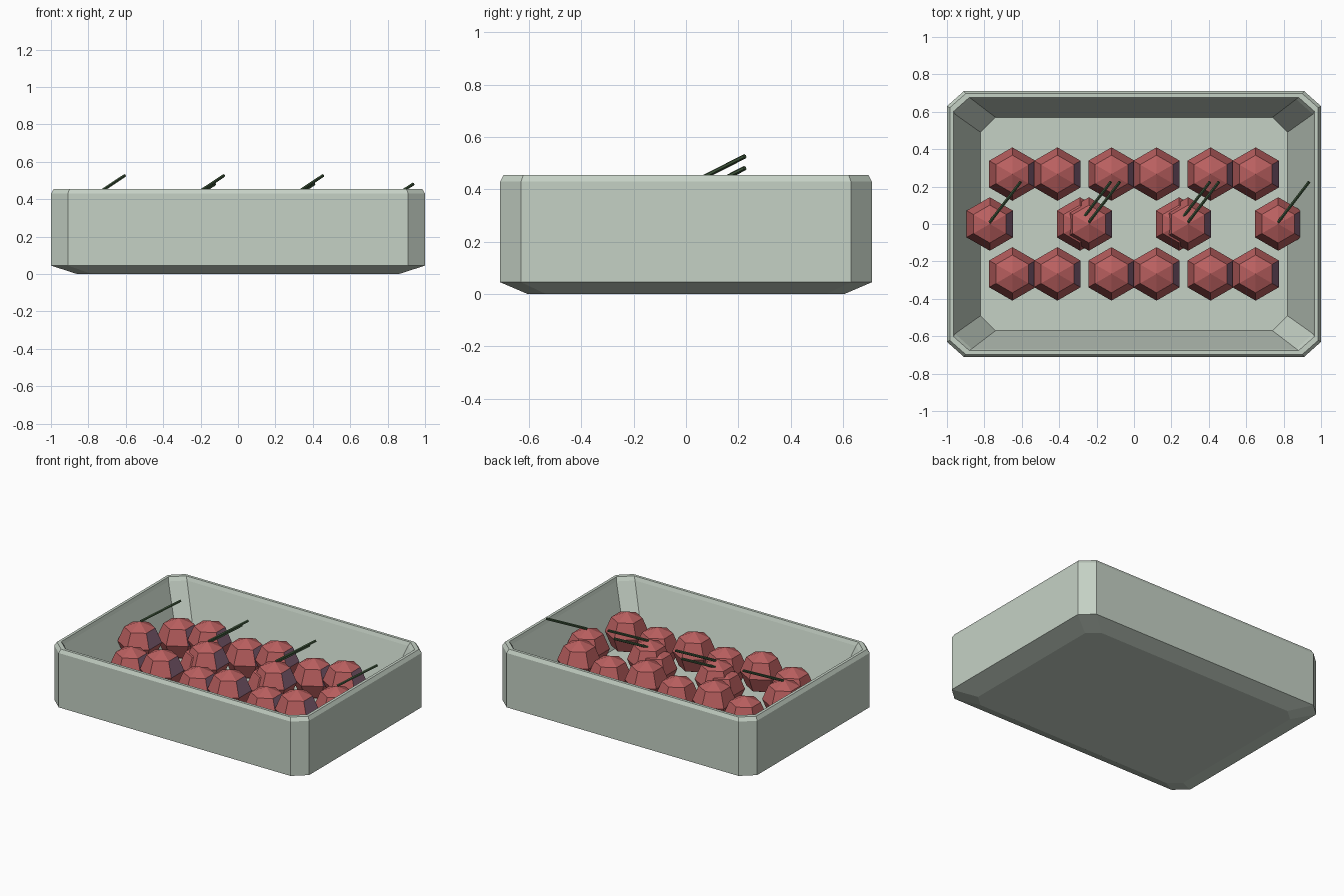
import bpy, bmesh, math
from mathutils import Vector

if "Cube" in bpy.data.objects:
    bpy.data.objects.remove(bpy.data.objects["Cube"])


def material(name, color):
    m = bpy.data.materials.new(name)
    m.diffuse_color = (*color, 1)
    m.use_nodes = True
    m.node_tree.nodes["Principled BSDF"].inputs["Base Color"].default_value = m.diffuse_color
    return m


TRAY = material("pale grey green", (0.56, 0.64, 0.56))
RED = material("berry red", (0.49, 0.115, 0.115))
PURPLE = material("dusky purple", (0.25, 0.13, 0.20))
GREEN = material("stem green", (0.05, 0.095, 0.045))


def finish(name, bm, *mats):
    bmesh.ops.recalc_face_normals(bm, faces=bm.faces)
    mesh = bpy.data.meshes.new(name)
    bm.to_mesh(mesh)
    bm.free()
    for m in mats:
        mesh.materials.append(m)
    ob = bpy.data.objects.new(name, mesh)
    bpy.context.collection.objects.link(ob)
    return ob


def octagon(bm, hx, hy, cx, cy, z):
    """Ring of a rectangle with cut corners."""
    pts = []
    for sx, sy in ((1, 1), (-1, 1), (-1, -1), (1, -1)):
        pair = [(sx * hx, sy * (hy - cy)), (sx * (hx - cx), sy * hy)]
        pts += pair if sx * sy > 0 else pair[::-1]
    return [bm.verts.new((x, y, z)) for x, y in pts]


def bridge(bm, a, b):
    n = len(a)
    return [bm.faces.new((a[i], a[(i + 1) % n], b[(i + 1) % n], b[i])) for i in range(n)]


# Tray: underside, outer wall, rim, sloping inner wall, floor
bm = bmesh.new()
sections = [
    (0.86, 0.605, 0.08, 0.07, 0.0),
    (1.0, 0.71, 0.09, 0.08, 0.045),
    (1.0, 0.71, 0.09, 0.08, 0.43),
    (0.985, 0.697, 0.085, 0.075, 0.455),
    (0.965, 0.677, 0.085, 0.075, 0.455),
    (0.957, 0.667, 0.09, 0.08, 0.43),
    (0.82, 0.57, 0.08, 0.08, 0.07),
]
rings = [octagon(bm, *s) for s in sections]
for a, b in zip(rings, rings[1:]):
    bridge(bm, a, b)
bm.faces.new(rings[0])
bm.faces.new(rings[-1])
finish("tray", bm, TRAY)


# Berry: six-sided faceted ball with one purple facet on its right side
def berry(name, center, r=0.143):
    bm = bmesh.new()
    levels = []
    for lat in (45, 0, -45):
        rr, z = r * math.cos(math.radians(lat)), r * math.sin(math.radians(lat))
        levels.append([bm.verts.new((rr * math.cos(math.radians(30 + 60 * i)),
                                     rr * math.sin(math.radians(30 + 60 * i)), z))
                       for i in range(6)])
    for a, b in zip(levels, levels[1:]):
        bridge(bm, a, b)
    for ring, z in ((levels[0], r), (levels[-1], -r)):
        tip = bm.verts.new((0, 0, z))
        for i in range(6):
            bm.faces.new((ring[i], ring[(i + 1) % 6], tip))
    bm.normal_update()
    for f in bm.faces:
        c = f.calc_center_median()
        if len(f.verts) == 4 and c.z > 0 and c.x > 0 and abs(c.y) < 0.01:
            f.material_index = 1
    finish(name, bm, RED, PURPLE).location = center


# Stem: thin slanted rod rising from the top of a berry
def stem(name, start, end, r=0.009):
    start, end = Vector(start), Vector(end)
    d = end - start
    bm = bmesh.new()
    bmesh.ops.create_cone(bm, cap_ends=True, segments=6, radius1=r, radius2=r, depth=d.length)
    ob = finish(name, bm, GREEN)
    ob.location = (start + end) / 2
    ob.rotation_euler = d.to_track_quat('Z', 'Y').to_euler()


# Three rings of six berries, alternately low and high
for k, cx in enumerate((-0.53, 0.0, 0.53)):
    for i in range(6):
        x = cx + 0.241 * math.cos(i * math.pi / 3)
        y = 0.308 * math.sin(i * math.pi / 3)
        top = 0.42 if i % 2 else 0.375
        berry(f"berry_{k}_{i}", (x, y, top - 0.143))
        if i % 3 == 0:
            stem(f"stem_{k}_{i}", (x, 0.01, top - 0.003), (x + 0.165, 0.225, top + 0.106))
